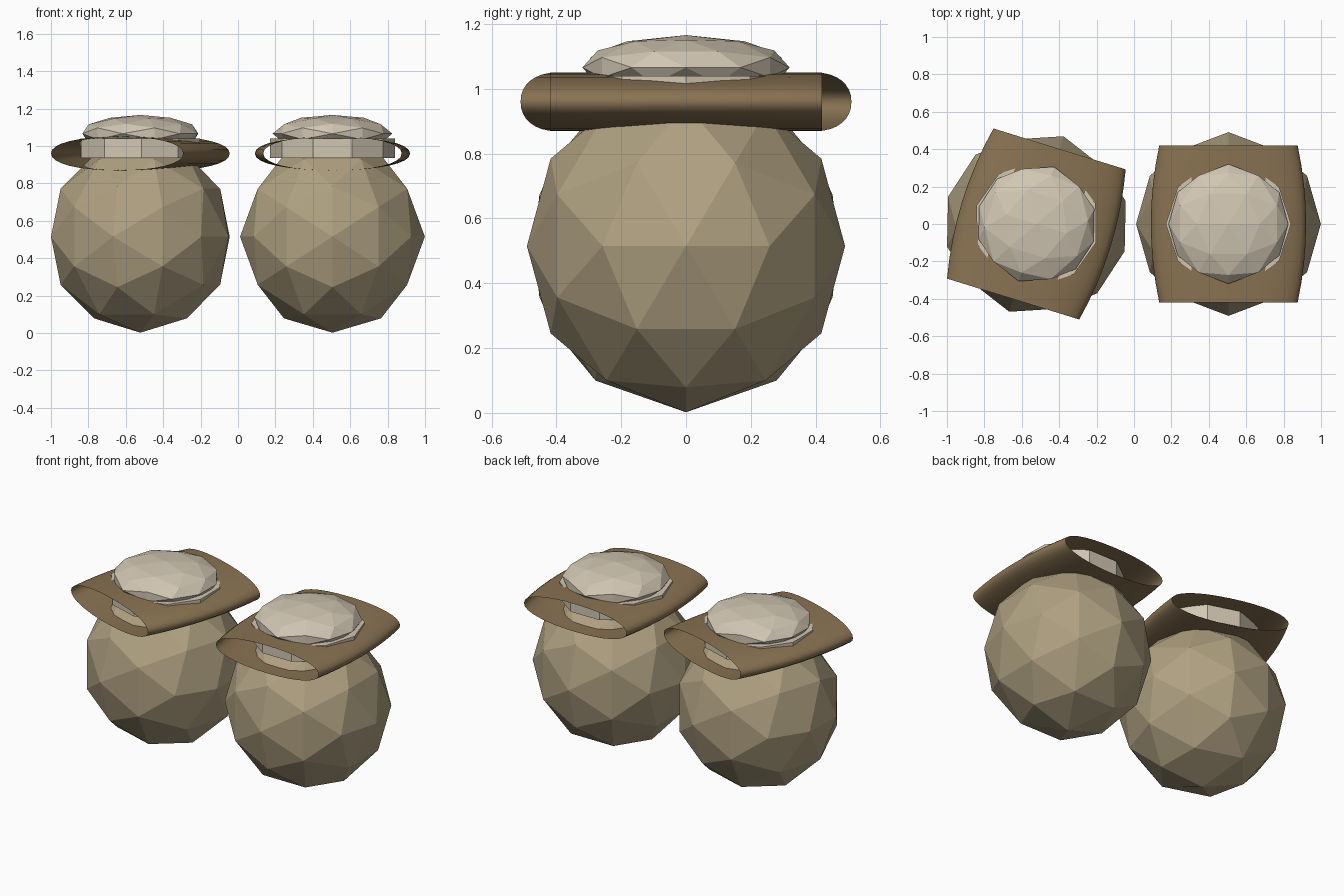
import bpy, bmesh, math
from itertools import product
from mathutils import Vector

if "Cube" in bpy.data.objects:
    bpy.data.objects.remove(bpy.data.objects["Cube"])


def material(name, rgb):
    m = bpy.data.materials.new(name)
    m.diffuse_color = (*rgb, 1)
    m.use_nodes = True
    m.node_tree.nodes["Principled BSDF"].inputs["Base Color"].default_value = m.diffuse_color
    return m


CLOTH = material("sack cloth", (0.43, 0.355, 0.22))
TIE = material("brown band", (0.25, 0.17, 0.085))
PALE = material("pale grain", (0.64, 0.57, 0.45))


def finish(bm, name, mat, place):
    bmesh.ops.recalc_face_normals(bm, faces=bm.faces)
    me = bpy.data.meshes.new(name)
    bm.to_mesh(me)
    bm.free()
    me.materials.append(mat)
    ob = bpy.data.objects.new(name, me)
    bpy.context.collection.objects.link(ob)
    ob.location = (place[0], 0, 0)
    ob.rotation_euler.z = place[1]
    return ob


def hull(points, name, mat, place):
    bm = bmesh.new()
    for p in points:
        bm.verts.new(p)
    bmesh.ops.convex_hull(bm, input=bm.verts)
    return finish(bm, name, mat, place)


def ball(centre_z, radii, name, mat, place):
    # 80-sided ball with an edge midpoint at each pole
    pts = set()
    for base in ((0, 0, 1), (0, 0.85065, 0.52573), (0.30902, 0.5, 0.80902)):
        for k in range(3):
            v = base[k:] + base[:k]
            for s in product((1, -1), repeat=3):
                pts.add(tuple(a * b + 0.0 for a, b in zip(v, s)))
    pts = [(p[0] * radii[0], p[1] * radii[1], p[2] * radii[2] + centre_z)
           for p in sorted(pts)]
    return hull(pts, name, mat, place)


def band(name, place, n=32, stations=9):
    # open flattened sleeve running front to back, bulging in the middle
    bm = bmesh.new()
    rings = []
    for j in range(stations):
        t = 2 * j / (stations - 1) - 1
        half_w = 0.415 - 0.045 * t * t
        ring = []
        for i in range(n):
            a = 2 * math.pi * i / n
            c, s = math.cos(a), math.sin(a)
            x = math.copysign(abs(c) ** 0.92, c) * half_w
            z = math.copysign(abs(s) ** 0.92, s) * 0.09
            ring.append(bm.verts.new((x, 0.42 * t, 0.96 + z)))
        rings.append(ring)
    for a, b in zip(rings, rings[1:]):
        for i in range(n):
            k = (i + 1) % n
            bm.faces.new((a[i], a[k], b[k], b[i]))
    for f in bm.faces:
        f.smooth = True
    return finish(bm, name, TIE, place)


# Two identical sacks, the left one turned
for side, place in (("right", (0.505, 0)), ("left", (-0.522, -0.3))):
    # round sack body
    ball(0.515, (0.494, 0.491, 0.513), side + "_sack_body", CLOTH, place)
    # brown sleeve around the neck
    band(side + "_neck_band", place)
    # ten-sided pale neck
    neck = [(0.335 * math.cos(i * math.pi / 5), 0.335 * math.sin(i * math.pi / 5), z)
            for i in range(10) for z in (0.935, 1.04)]
    hull(neck, side + "_neck", PALE, place)
    # flattened pale heap on top
    ball(1.066, (0.32, 0.32, 0.1), side + "_top_heap", PALE, place)
